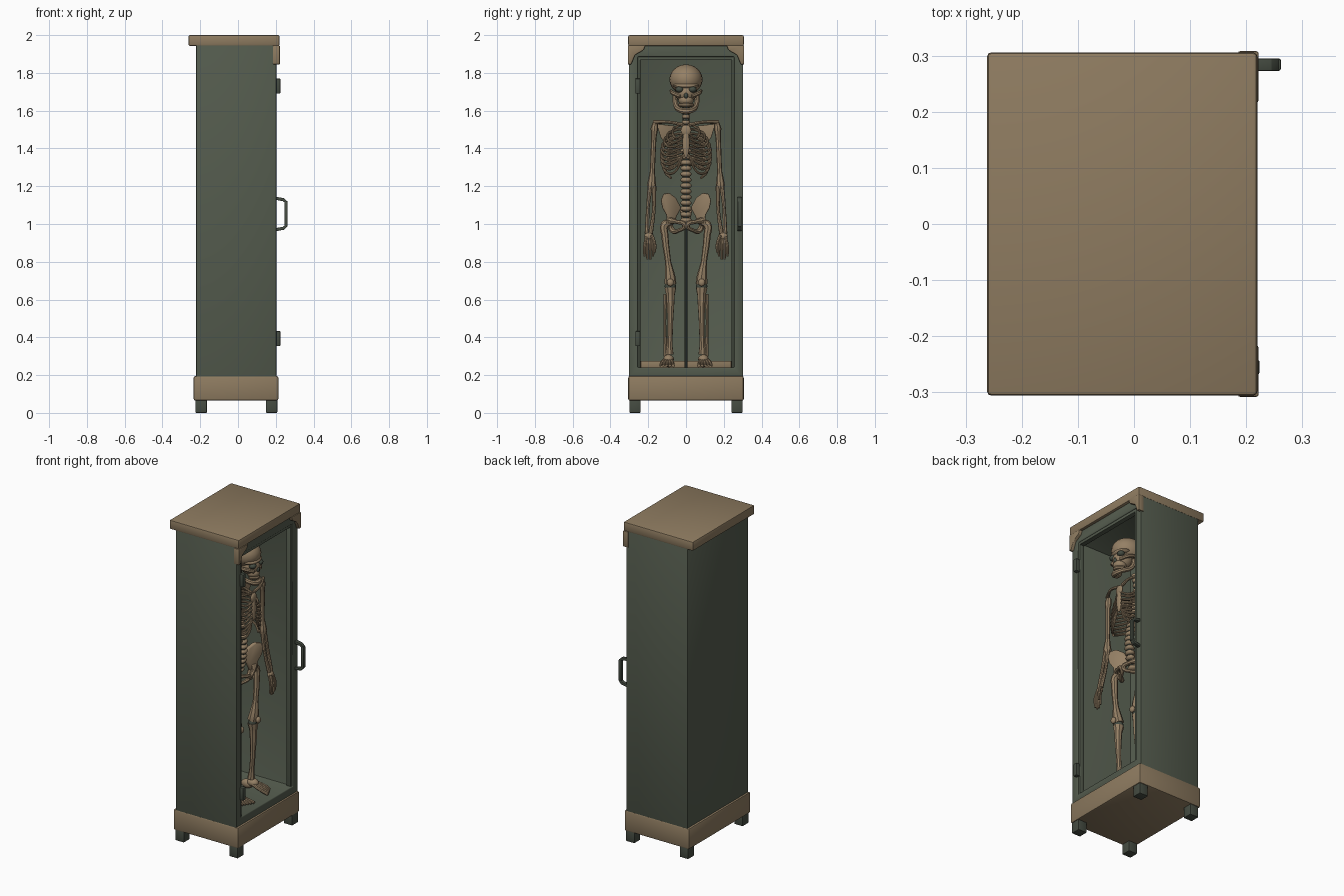
import bpy, bmesh, math
from mathutils import Vector, Matrix


def material(name, rgb):
    m = bpy.data.materials.new(name)
    m.diffuse_color = (*rgb, 1)
    return m


GREEN = material("grey green paint", (0.088, 0.105, 0.075))
DARK = material("dark green metal", (0.060, 0.072, 0.054))
TAN = material("tan wood", (0.270, 0.198, 0.117))
BONE = material("bone", (0.300, 0.216, 0.130))


def add_mesh(name, bm, mat, bevel=0.0):
    bmesh.ops.recalc_face_normals(bm, faces=bm.faces)
    me = bpy.data.meshes.new(name)
    bm.to_mesh(me)
    bm.free()
    me.materials.append(mat)
    ob = bpy.data.objects.new(name, me)
    bpy.context.collection.objects.link(ob)
    if bevel:
        b = ob.modifiers.new("bevel", 'BEVEL')
        b.width, b.segments = bevel, 2
    return ob


def box(name, x, y, z, mat, bevel=0.004):
    bm = bmesh.new()
    bmesh.ops.create_cube(bm, size=1)
    for v in bm.verts:
        v.co = [(a + b) / 2 + c * (b - a) for (a, b), c in zip((x, y, z), v.co)]
    return add_mesh(name, bm, mat, bevel)


def blobs(name, items, mat):
    """Ellipsoids given as (centre, radii)."""
    bm = bmesh.new()
    for c, r in items:
        m = Matrix.Translation(c) @ Matrix.Diagonal((*r, 1))
        bmesh.ops.create_uvsphere(bm, u_segments=20, v_segments=12, radius=1, matrix=m)
    return add_mesh(name, bm, mat)


def tubes(name, paths, mat):
    """Smooth tubes; each path is a list of (x, y, z, radius)."""
    cu = bpy.data.curves.new(name, 'CURVE')
    cu.dimensions = '3D'
    cu.bevel_depth, cu.bevel_resolution, cu.resolution_u = 1.0, 2, 5
    cu.use_fill_caps = True
    for path in paths:
        sp = cu.splines.new('BEZIER')
        sp.bezier_points.add(len(path) - 1)
        for bp, (x, y, z, r) in zip(sp.bezier_points, path):
            bp.co, bp.radius = (x, y, z), r
            bp.handle_left_type = bp.handle_right_type = 'AUTO'
    cu.materials.append(mat)
    ob = bpy.data.objects.new(name, cu)
    bpy.context.collection.objects.link(ob)
    return ob


def prism(name, pts, mat, bevel, axis):
    """Closed outline of 3D points extruded along axis."""
    bm = bmesh.new()
    f = bm.faces.new([bm.verts.new(p) for p in pts])
    ext = bmesh.ops.extrude_face_region(bm, geom=[f])
    bmesh.ops.translate(bm, vec=axis, verts=[v for v in ext["geom"] if isinstance(v, bmesh.types.BMVert)])
    if f.is_valid and len(f.edges[0].link_faces) < 2:
        bmesh.ops.holes_fill(bm, edges=bm.edges)
    return add_mesh(name, bm, mat, bevel)


# cabinet body: a box whose +x face is inset and pushed in
bm = bmesh.new()
bmesh.ops.create_cube(bm, size=1)
for v in bm.verts:
    v.co = (-0.01 + v.co.x * 0.425, v.co.y * 0.606, 1.07 + v.co.z * 1.77)
bm.faces.ensure_lookup_table()
front = max(bm.faces, key=lambda f: f.calc_center_median().x)
bmesh.ops.inset_region(bm, faces=[front], thickness=0.05)
for v in front.verts:
    v.co = (v.co.x, math.copysign(0.255, v.co.y), 0.24 if v.co.z < 1 else 1.885)
pushed = bmesh.ops.extrude_discrete_faces(bm, faces=[front])["faces"][0]
rim = [v for v in bm.verts if v not in pushed.verts[:]]
for v in pushed.verts:
    v.co.x = -0.19
add_mesh("cabinet_body", bm, GREEN, 0.006)

# cap, plinth, feet
box("cabinet_top", (-0.262, 0.22), (-0.306, 0.306), (1.943, 2.0), TAN, 0.008)
box("cabinet_plinth", (-0.235, 0.214), (-0.306, 0.306), (0.065, 0.195), TAN, 0.01)
for x in (-0.195, 0.178):
    for s in (-1, 1):
        box("cabinet_foot", (x - 0.03, x + 0.03), (s * 0.27 - 0.03, s * 0.27 + 0.03), (0, 0.075), DARK)

# door frame trim inside the opening
for s in (-1, 1):
    box("frame_side_trim", (0.165, 0.196), (s * 0.25 - 0.008, s * 0.25 + 0.008), (0.24, 1.885), GREEN, 0.003)
    # corner brackets below the cap
    prism("corner_bracket", [(0.185, s * 0.308, 1.945), (0.185, s * 0.215, 1.945), (0.185, s * 0.225, 1.92),
                             (0.185, s * 0.27, 1.895), (0.185, s * 0.29, 1.845), (0.185, s * 0.308, 1.845)],
          TAN, 0.004, (0.037, 0, 0))
box("frame_top_trim", (0.165, 0.196), (-0.25, 0.25), (1.868, 1.888), GREEN, 0.003)
box("floor_strip", (-0.19, -0.16), (-0.24, 0.24), (0.238, 0.275), TAN, 0.003)

# hinges and handle
for z in (0.393, 1.73):
    box("hinge", (0.195, 0.224), (-0.268, -0.242), (z - 0.04, z + 0.04), DARK)
box("handle_grip", (0.245, 0.262), (0.273, 0.295), (0.985, 1.122), DARK)
for s in (-1, 1):
    z = 1.053
    prism("handle_arm", [(0.198, 0.273, z + s * 0.092), (0.245, 0.273, z + s * 0.083), (0.261, 0.273, z + s * 0.065),
                         (0.245, 0.273, z + s * 0.062), (0.238, 0.273, z + s * 0.068), (0.198, 0.273, z + s * 0.075)],
          DARK, 0.002, (0, 0.022, 0))

# support pole
tubes("support_pole", [[(-0.02, 0, 0.24, 0.009), (-0.02, 0, 0.98, 0.009)]], DARK)

# skull
blobs("skull", [((0.045, 0, 1.765), (0.1, 0.088, 0.08)), ((0.085, 0, 1.695), (0.058, 0.058, 0.055)),
                ((0.1, 0, 1.732), (0.045, 0.07, 0.018)), ((0.105, 0, 1.655), (0.04, 0.04, 0.03))], BONE)
tubes("jaw", [[(0.05, -0.06, 1.69, 0.012), (0.065, -0.055, 1.635, 0.014), (0.125, -0.028, 1.602, 0.015),
               (0.135, 0, 1.598, 0.017), (0.125, 0.028, 1.602, 0.015), (0.065, 0.055, 1.635, 0.014),
               (0.05, 0.06, 1.69, 0.012)]], BONE)
tubes("teeth", [[(0.1, -0.034, 1.63, 0.011), (0.132, 0, 1.63, 0.013), (0.1, 0.034, 1.63, 0.011)]], BONE)
tubes("cheekbones", [[(0.03, s * 0.08, 1.705, 0.008), (0.1, s * 0.066, 1.692, 0.012), (0.132, s * 0.03, 1.675, 0.01)]
                     for s in (-1, 1)], BONE)
blobs("eye_and_nose_sockets", [((0.125, s * 0.034, 1.712), (0.022, 0.022, 0.017)) for s in (-1, 1)]
      + [((0.137, 0, 1.68), (0.012, 0.011, 0.016))], DARK)


def spine_x(z):
    return 0.005 + 0.03 * math.sin((z - 1.0) * 9)


# spine: vertebrae over a dark disc core
levels = [1.02 + i * 0.0305 for i in range(21)]
blobs("vertebrae", [((spine_x(z), 0, z), (0.027,) + ((0.03, 0.0165) if z < 1.4 else (0.022, 0.015)))
                    for z in levels], BONE)
tubes("spine_discs", [[(spine_x(z), 0, z, 0.018) for z in levels[::4]]], DARK)

# ribs and breastbone
widths = [0.07, 0.1, 0.115, 0.125, 0.13, 0.132, 0.132, 0.128, 0.12, 0.11]
ribs = []
for i, w in enumerate(widths):
    z = 1.525 - i * 0.0235
    for s in (-1, 1):
        p = [(0, s * 0.015, z, 0.006), (-0.035, s * w * 0.55, z - 0.005, 0.007), (0.03, s * w, z - 0.035, 0.007),
             (0.088, s * w * 0.72, z - 0.07, 0.007)]
        if i < 6:
            p.append((0.11, s * 0.018, z - 0.05, 0.006))
        elif i < 9:
            p += [(0.105, s * w * 0.48, z - 0.06, 0.006), (0.11, s * 0.016, 1.365, 0.005)]
        ribs.append(p)
tubes("ribs", ribs, BONE)
blobs("breastbone", [((0.11, 0, 1.425), (0.011, 0.019, 0.075)), ((0.108, 0, 1.495), (0.012, 0.028, 0.03))], BONE)

# pelvis centre
prism("sacrum", [(-0.005, -0.035, 1.08), (-0.005, 0.035, 1.08), (-0.015, 0.022, 1.02), (-0.02, 0, 0.985),
                 (-0.015, -0.022, 1.02)], BONE, 0.006, (0.03, 0, 0))

for s, side in ((-1, "left"), (1, "right")):
    # shoulder and arm
    tubes(side + "_collarbone", [[(0.1, s * 0.015, 1.525, 0.01), (0.1, s * 0.08, 1.538, 0.008),
                                  (0.055, s * 0.17, 1.54, 0.011)]], BONE)
    prism(side + "_shoulder_blade", [(-0.04, s * 0.06, 1.52), (0.0, s * 0.155, 1.53), (-0.015, s * 0.135, 1.46),
                                     (-0.045, s * 0.075, 1.37)], BONE, 0.003, (-0.012, 0, 0))
    tubes(side + "_upper_arm", [[(0.05, s * 0.163, 1.535, 0.014), (0.05, s * 0.167, 1.505, 0.02),
                                 (0.05, s * 0.17, 1.46, 0.014), (0.045, s * 0.178, 1.28, 0.013),
                                 (0.045, s * 0.182, 1.205, 0.024), (0.045, s * 0.182, 1.185, 0.018)]], BONE)
    tubes(side + "_forearm", [[(0.05, s * (0.18 + d), 1.2, 0.013), (0.065, s * (0.186 + d * 1.6), 1.08, 0.009),
                               (0.085, s * (0.197 + d), 0.95, 0.012)] for d in (-0.01, 0.01)], BONE)
    blobs(side + "_wrist", [((0.088, s * 0.197, 0.935), (0.016, 0.024, 0.02))], BONE)
    tubes(side + "_fingers", [[(0.09 + 0.003 * k, s * (0.197 + 0.008 * k), 0.935, 0.008),
                               (0.1 + 0.003 * abs(k), s * (0.197 + 0.015 * k), 0.875, 0.0085),
                               (0.1, s * (0.197 + 0.015 * k), 0.81 + 0.008 * k * k, 0.006)]
                              for k in (-1.5, -0.5, 0.5, 1.5)]
          + [[(0.1, s * 0.18, 0.94, 0.009), (0.12, s * 0.165, 0.89, 0.008), (0.12, s * 0.165, 0.85, 0.006)]], BONE)

    # hip wing and lower ring
    wing = [(0.025, 1.085), (0.055, 1.14), (0.09, 1.165), (0.12, 1.16), (0.133, 1.125), (0.125, 1.085),
            (0.103, 1.045), (0.105, 1.0), (0.065, 0.995), (0.05, 1.04)]
    prism(side + "_hip_wing", [(-0.015 + 0.6 * y, s * y, z) for y, z in wing], BONE, 0.007, (0.022, 0, 0))
    tubes(side + "_hip_ring", [[(0.045, s * 0.095, 1.02, 0.02), (0.075, s * 0.05, 1.012, 0.011),
                                (0.085, s * 0.008, 0.995, 0.013), (0.06, s * 0.04, 0.965, 0.01),
                                (0.03, s * 0.07, 0.965, 0.015), (0.035, s * 0.09, 1.01, 0.016)]], BONE)

    # leg
    tubes(side + "_thigh", [[(0.045, s * 0.085, 1.01, 0.018), (0.045, s * 0.113, 0.995, 0.022),
                             (0.05, s * 0.112, 0.94, 0.019), (0.055, s * 0.095, 0.8, 0.016),
                             (0.05, s * 0.083, 0.705, 0.03), (0.045, s * 0.083, 0.685, 0.032)]], BONE)
    blobs(side + "_kneecap", [((0.083, s * 0.083, 0.69), (0.013, 0.018, 0.02))], BONE)
    blobs(side + "_knee_joint", [((0.045, s * 0.083, 0.67), (0.027, 0.03, 0.025))], DARK)
    tubes(side + "_shin", [[(0.045, s * 0.083, 0.662, 0.032), (0.048, s * 0.082, 0.62, 0.023),
                            (0.045, s * 0.083, 0.47, 0.015), (0.035, s * 0.086, 0.36, 0.015),
                            (0.03, s * 0.087, 0.31, 0.022)],
                           [(0.025, s * 0.108, 0.63, 0.01), (0.025, s * 0.112, 0.48, 0.007),
                            (0.025, s * 0.108, 0.3, 0.012)]], BONE)

    # foot
    blobs(side + "_heel", [((0.0, s * 0.09, 0.268), (0.038, 0.022, 0.027)),
                           ((0.04, s * 0.092, 0.285), (0.035, 0.028, 0.024))], BONE)
    tubes(side + "_toes", [[(0.045, s * (0.095 + 0.009 * k), 0.28, 0.011),
                            (0.105, s * (0.1 + 0.015 * k), 0.262, 0.009),
                            (0.16 - 0.008 * (k + 2), s * (0.102 + 0.017 * k), 0.25, 0.009 - 0.001 * (k + 2))]
                           for k in range(-2, 3)], BONE)

# turn curves and modifiers into meshes, smooth with sharp edges kept
bpy.ops.object.select_all(action='SELECT')
bpy.context.view_layer.objects.active = bpy.context.selected_objects[0]
bpy.ops.object.convert(target='MESH')
bpy.ops.object.shade_smooth_by_angle(angle=math.radians(40))
